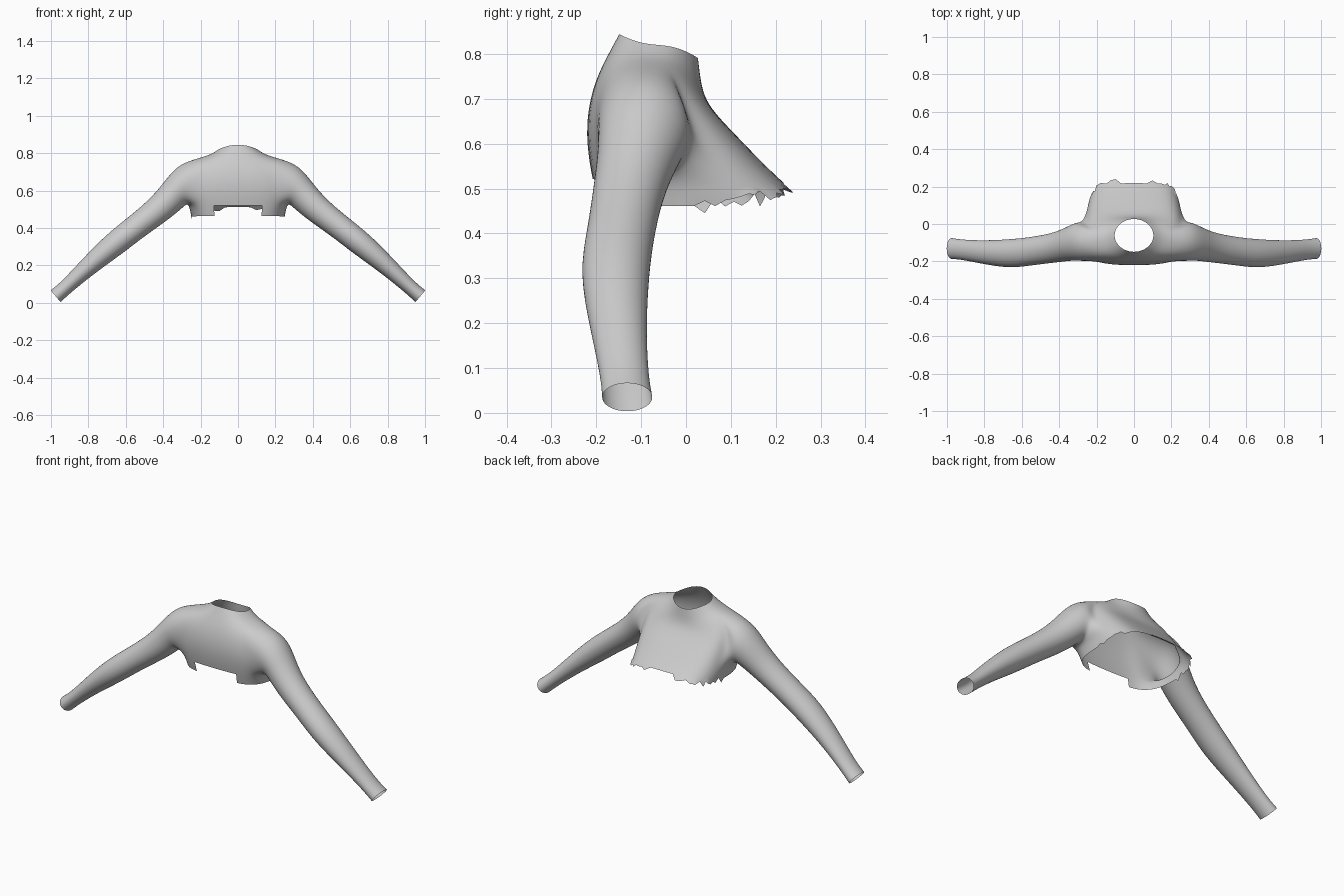
import bpy, bmesh, math, random
from math import sin, cos, radians, copysign

random.seed(4)
old = bpy.data.objects.get("Cube")
if old:
    bpy.data.objects.remove(old, do_unlink=True)

mat = bpy.data.materials.new("plain_grey")
mat.use_nodes = True
grey = (0.6, 0.6, 0.6, 1)
mat.diffuse_color = grey
mat.node_tree.nodes["Principled BSDF"].inputs["Base Color"].default_value = grey

# Torso rows, neck to hem: half width, front y, back y, front z, side z, back z, roundness
TORSO = [
    (.105, -.150, .028, .845, .82, .79, 1.0),
    (.150, -.172, .034, .805, .79, .74, .9),
    (.215, -.200, .042, .750, .775, .705, .75),
    (.260, -.218, .062, .690, .72, .67, .6),
    (.265, -.225, .122, .620, .60, .61, .5),
    (.262, -.215, .180, .540, .515, .55, .5),
    (.252, -.198, .235, .465, .46, .50, .5),
]
# Arm rings, shoulder to wrist: x, y, z, depth radius, height radius, slope
ARM = [
    (.295, -.092, .635, .105, .110, 10),
    (.335, -.100, .590, .095, .088, 32),
    (.410, -.125, .508, .080, .074, 40),
    (.545, -.145, .405, .075, .066, 38),
    (.660, -.160, .315, .078, .067, 40),
    (.800, -.152, .195, .063, .050, 42),
    (.920, -.137, .082, .053, .038, 42),
    (.975, -.131, .035, .056, .041, 40),
]


def spow(v, e):
    return copysign(abs(v) ** e, v)


# Half torso: columns run from the front centre round to the back centre
bm = bmesh.new()
grid = []
for w, yf, yb, zf, zs, zb, e in TORSO:
    row = []
    for j in range(-5, 6):
        a = radians(18 * j)
        x = 0 if abs(j) == 5 else w * cos(a) ** e
        s = spow(sin(a), min(1, e + .2))
        y = (yf + yb) / 2 + (yb - yf) / 2 * s
        z = zs + ((zb if s > 0 else zf) - zs) * s * s
        row.append(bm.verts.new((x, y, z)))
    grid.append(row)

# Leave an armhole open between these rows and columns
TOP, LOW, FRONT, BACK = 2, 5, 2, 6
for i in range(len(grid) - 1):
    for j in range(10):
        if not (TOP <= i < LOW and FRONT <= j < BACK):
            bm.faces.new((grid[i][j], grid[i + 1][j], grid[i + 1][j + 1], grid[i][j + 1]))

loop = [grid[TOP][j] for j in range(BACK, FRONT, -1)]
loop += [grid[i][FRONT] for i in range(TOP, LOW)]
loop += [grid[LOW][j] for j in range(FRONT, BACK)]
loop += [grid[i][BACK] for i in range(LOW, TOP, -1)]
n = len(loop)

# Arm: loft rings outward from the armhole
for x, y, z, ry, rz, slope in ARM:
    t = radians(slope)
    ring = []
    for k in range(n):
        a = math.tau * (k - 2) / n
        up = cos(a) * rz * 1.03
        ring.append(bm.verts.new((x + up * sin(t), y - sin(a) * ry * 1.03, z + up * cos(t))))
    for k in range(n):
        m = (k + 1) % n
        bm.faces.new((loop[k], loop[m], ring[m], ring[k]))
    loop = ring

bmesh.ops.delete(bm, geom=[v for v in bm.verts if not v.link_faces], context='VERTS')
bmesh.ops.recalc_face_normals(bm, faces=bm.faces[:])
mesh = bpy.data.meshes.new("torso_and_arms")
bm.to_mesh(mesh)
bm.free()
body = bpy.data.objects.new("torso_and_arms", mesh)
bpy.context.collection.objects.link(body)
mesh.materials.append(mat)
bpy.context.view_layer.objects.active = body
body.select_set(True)

# Mirror to the other side and smooth the surface
mirror = body.modifiers.new("mirror", 'MIRROR')
mirror.merge_threshold = .002
smooth = body.modifiers.new("smooth", 'SUBSURF')
smooth.levels = smooth.render_levels = 2
for name in ("mirror", "smooth"):
    bpy.ops.object.modifier_apply(modifier=name)

# Torn hem: raised centre front, ragged edge round the sides and back
bm = bmesh.new()
bm.from_mesh(body.data)
cut = []
for f in bm.faces:
    c = f.calc_center_median()
    if abs(c.x) < .135 and c.y < -.1 and c.z < .52:
        cut.append(f)
bmesh.ops.delete(bm, geom=cut, context='FACES')
for v in bm.verts:
    if v.is_boundary and abs(v.co.x) < .3 and v.co.z < .56 and v.co.y > .03:
        tear = random.uniform(-.012, .014)
        if abs(v.co.x) < .09:
            tear = -.02
        side = v.co.y < .17
        v.co.y += 0 if side else tear
        v.co.z -= tear * (1.6 if side else .6)
bm.to_mesh(body.data)
bm.free()
bpy.ops.object.shade_smooth_by_angle(angle=radians(60))
